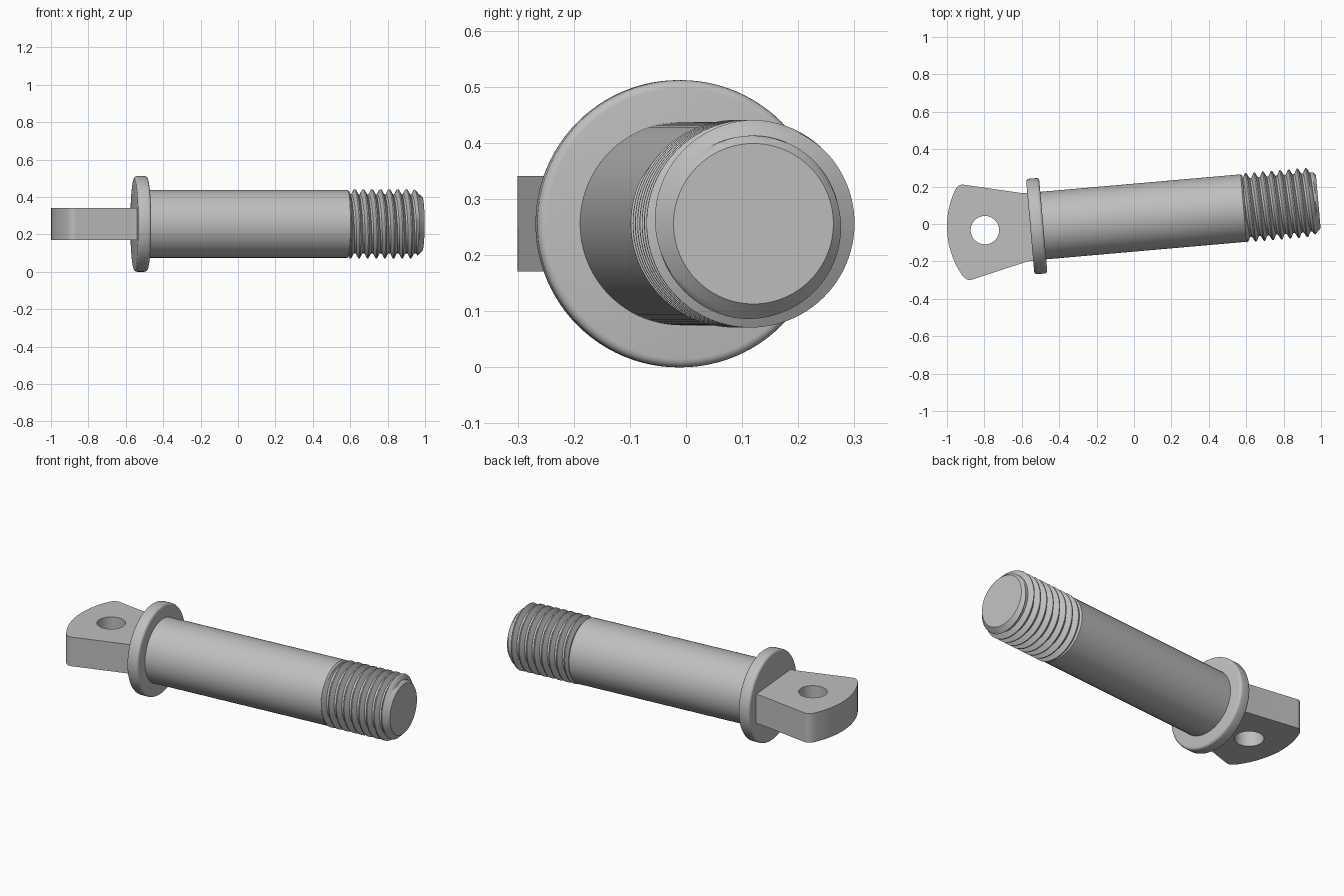
import bpy, bmesh, math

if "Cube" in bpy.data.objects:
    bpy.data.objects.remove(bpy.data.objects["Cube"])

TILT = math.radians(5)
CENTRE = (0, 0.034, 0.256)
SEG = 96

steel = bpy.data.materials.new("plain steel grey")
steel.diffuse_color = (0.52, 0.52, 0.52, 1)
steel.use_nodes = True
steel.node_tree.nodes["Principled BSDF"].inputs["Base Color"].default_value = steel.diffuse_color


def finish(name, bm, angle=30):
    """Turn a bmesh built along the local x axis into a tilted, shaded part."""
    bmesh.ops.remove_doubles(bm, verts=bm.verts, dist=1e-5)
    bmesh.ops.recalc_face_normals(bm, faces=bm.faces)
    mesh = bpy.data.meshes.new(name)
    bm.to_mesh(mesh)
    bm.free()
    mesh.materials.append(steel)
    ob = bpy.data.objects.new(name, mesh)
    bpy.context.collection.objects.link(ob)
    ob.location = CENTRE
    ob.rotation_euler.z = TILT
    bpy.ops.object.select_all(action='DESELECT')
    ob.select_set(True)
    bpy.context.view_layer.objects.active = ob
    bpy.ops.object.shade_smooth_by_angle(angle=math.radians(angle))
    return ob


def lathe(name, profile):
    """Revolve (position, radius) points about the local x axis with flat caps."""
    bm = bmesh.new()
    rings = []
    for u, r in profile:
        rings.append([bm.verts.new((u, r * math.cos(2 * math.pi * i / SEG),
                                    r * math.sin(2 * math.pi * i / SEG))) for i in range(SEG)])
    for a, b in zip(rings, rings[1:]):
        for i in range(SEG):
            j = (i + 1) % SEG
            bm.faces.new((a[i], a[j], b[j], b[i]))
    bm.faces.new(rings[0])
    bm.faces.new(rings[-1])
    return finish(name, bm)


# Plain shank, with a slight chamfer where the thread starts
lathe("shank", [(-0.52, 0.181), (0.588, 0.181), (0.597, 0.172)])

# Collar with rounded rim edges
F0, F1, FR, FB = -0.557, -0.487, 0.256, 0.015
quarter = [math.radians(a) for a in (0, 22.5, 45, 67.5, 90)]
rim = [(F0 + FB * (1 - math.sin(a)), FR - FB * (1 - math.cos(a))) for a in reversed(quarter)]
rim += [(F1 - FB * (1 - math.sin(a)), FR - FB * (1 - math.cos(a))) for a in quarter]
lathe("collar", rim)

# Helical thread: rows follow the helix and are clipped at both ends
PITCH, MAJOR, MINOR = 0.0462, 0.185, 0.157
T0, T1, END_R = 0.592, 0.989, 0.143


def thread_radius(u, theta):
    phase = ((u - T0) / PITCH - theta / (2 * math.pi)) % 1.0
    d = abs(phase - 0.5) * 2                      # 0 at crest, 1 at root
    t = min(1, max(0, (d - 0.13) / 0.65))
    r = MAJOR + (MINOR - MAJOR) * t
    return min(r, END_R + (T1 - u))               # 45 degree end chamfer


bm = bmesh.new()
STEPS = (0.0, 0.11, 0.27, 0.435, 0.565, 0.73, 0.89)
turns = range(-2, int((T1 - T0) / PITCH) + 3)
rows = []
for k in turns:
    for s in STEPS:
        row = []
        for i in range(SEG + 1):
            th = 2 * math.pi * i / SEG
            u = min(T1, max(T0, T0 + PITCH * (k + s + i / SEG)))
            r = thread_radius(u, th)
            row.append(bm.verts.new((u, r * math.cos(th), r * math.sin(th))))
        rows.append(row)
for a, b in zip(rows, rows[1:]):
    for i in range(SEG):
        quad = (a[i], a[i + 1], b[i + 1], b[i])
        if max(v.co.x for v in quad) - min(v.co.x for v in quad) > 1e-6:
            bm.faces.new(quad)
for row in (rows[0], rows[-1]):                   # end faces
    bm.faces.new(row[:-1])
bmesh.ops.remove_doubles(bm, verts=bm.verts, dist=1e-5)
loose = [v for v in bm.verts if not v.link_faces]
bmesh.ops.delete(bm, geom=loose, context='VERTS')
finish("thread", bm, 28)

# Flared eye tab with a curved outer end and a round hole
HALF, ARC_R, ARC_U = 0.085, 0.46, -0.542
side = [(-0.53, 0.181), (-0.59, 0.184), (-0.893, 0.255), (-0.905, 0.256),
        (-0.918, 0.252), (-0.930, 0.243)]
arc_max = math.asin(0.232 / ARC_R)
arc = []
for i in range(25):
    a = arc_max * (1 - i / 12)
    arc.append((ARC_U - ARC_R * math.cos(a), ARC_R * math.sin(a)))
outline = side + arc + [(u, -v) for u, v in reversed(side)]
hole = [(-0.80 + 0.076 * math.cos(2 * math.pi * i / 48),
         0.003 + 0.076 * math.sin(2 * math.pi * i / 48)) for i in range(48)]

bm = bmesh.new()
edges = []
for loop in (outline, hole):
    vs = [bm.verts.new((u, v, -HALF)) for u, v in loop]
    edges += [bm.edges.new((vs[i], vs[(i + 1) % len(vs)])) for i in range(len(vs))]
bmesh.ops.triangle_fill(bm, edges=edges, use_beauty=True)
ext = bmesh.ops.extrude_face_region(bm, geom=bm.faces[:], use_keep_orig=True)
for v in ext["geom"]:
    if isinstance(v, bmesh.types.BMVert):
        v.co.z = HALF
finish("eye_tab", bm)
